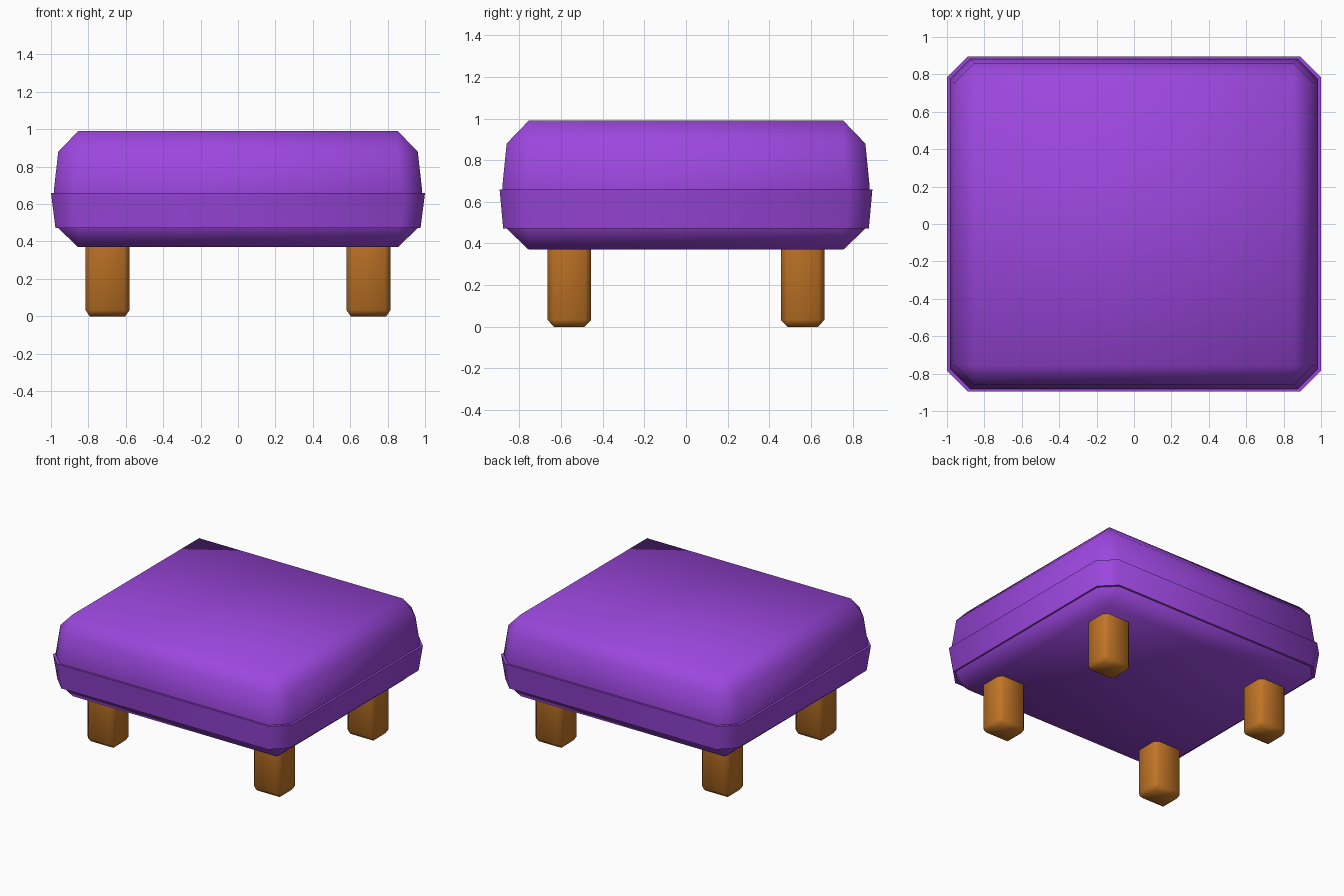
import bpy, bmesh

if "Cube" in bpy.data.objects:
    bpy.data.objects.remove(bpy.data.objects["Cube"])


def material(name, rgb):
    m = bpy.data.materials.new(name)
    m.diffuse_color = (*rgb, 1)
    m.use_nodes = True
    m.node_tree.nodes["Principled BSDF"].inputs["Base Color"].default_value = m.diffuse_color
    return m


purple = material("purple fabric", (0.335, 0.063, 0.735))
wood = material("orange wood", (0.54, 0.18, 0.02))


def loft(name, rings, mat, location=(0, 0, 0), caps=True, angle=1.05):
    """Stack rectangles with cut corners: each ring is (z, half x, half y, corner cut)."""
    bm = bmesh.new()
    loops = []
    for z, x, y, c in rings:
        pts = [(x, c - y), (x, y - c), (x - c, y), (c - x, y),
               (-x, y - c), (-x, c - y), (c - x, -y), (x - c, -y)]
        loops.append([bm.verts.new((px, py, z)) for px, py in pts])
    for a, b in zip(loops, loops[1:]):
        for i in range(8):
            j = (i + 1) % 8
            bm.faces.new((a[i], a[j], b[j], b[i]))
    if caps:
        bm.faces.new(loops[0][::-1])
        bm.faces.new(loops[-1])
    # uncut corners collapse to a single point
    bmesh.ops.remove_doubles(bm, verts=bm.verts, dist=0.0005)
    if caps:
        bmesh.ops.recalc_face_normals(bm, faces=bm.faces)
    mesh = bpy.data.meshes.new(name)
    bm.to_mesh(mesh)
    bm.free()
    ob = bpy.data.objects.new(name, mesh)
    ob.location = location
    mesh.materials.append(mat)
    bpy.context.collection.objects.link(ob)
    bpy.ops.object.select_all(action='DESELECT')
    ob.select_set(True)
    bpy.context.view_layer.objects.active = ob
    bpy.ops.object.shade_smooth_by_angle(angle=angle)
    return ob


# cushion with bevelled top and bottom, bulging slightly in the middle
loft("cushion", [(0.37, 0.855, 0.755, 0), (0.473, 0.963, 0.863, 0.108),
                 (0.67, 0.985, 0.882, 0.108), (0.88, 0.961, 0.861, 0.108),
                 (0.99, 0.855, 0.755, 0)], purple)

# raised band around the lower half
loft("cushion_band", [(0.473, 0.955, 0.855, 0.108), (0.473, 0.976, 0.878, 0.11),
                      (0.66, 1.0, 0.895, 0.11), (0.66, 0.975, 0.872, 0.108)],
     purple, caps=False)

# four short legs with bevelled edges
for side, sx in (("left", -1), ("right", 1)):
    for end, sy in (("front", -1), ("back", 1)):
        loft(f"{end}_{side}_leg",
             [(0, 0.095, 0.073, 0), (0.033, 0.1175, 0.105, 0.028),
              (0.4, 0.1175, 0.105, 0.028)],
             wood, (sx * 0.6975, sy * 0.56, 0))
